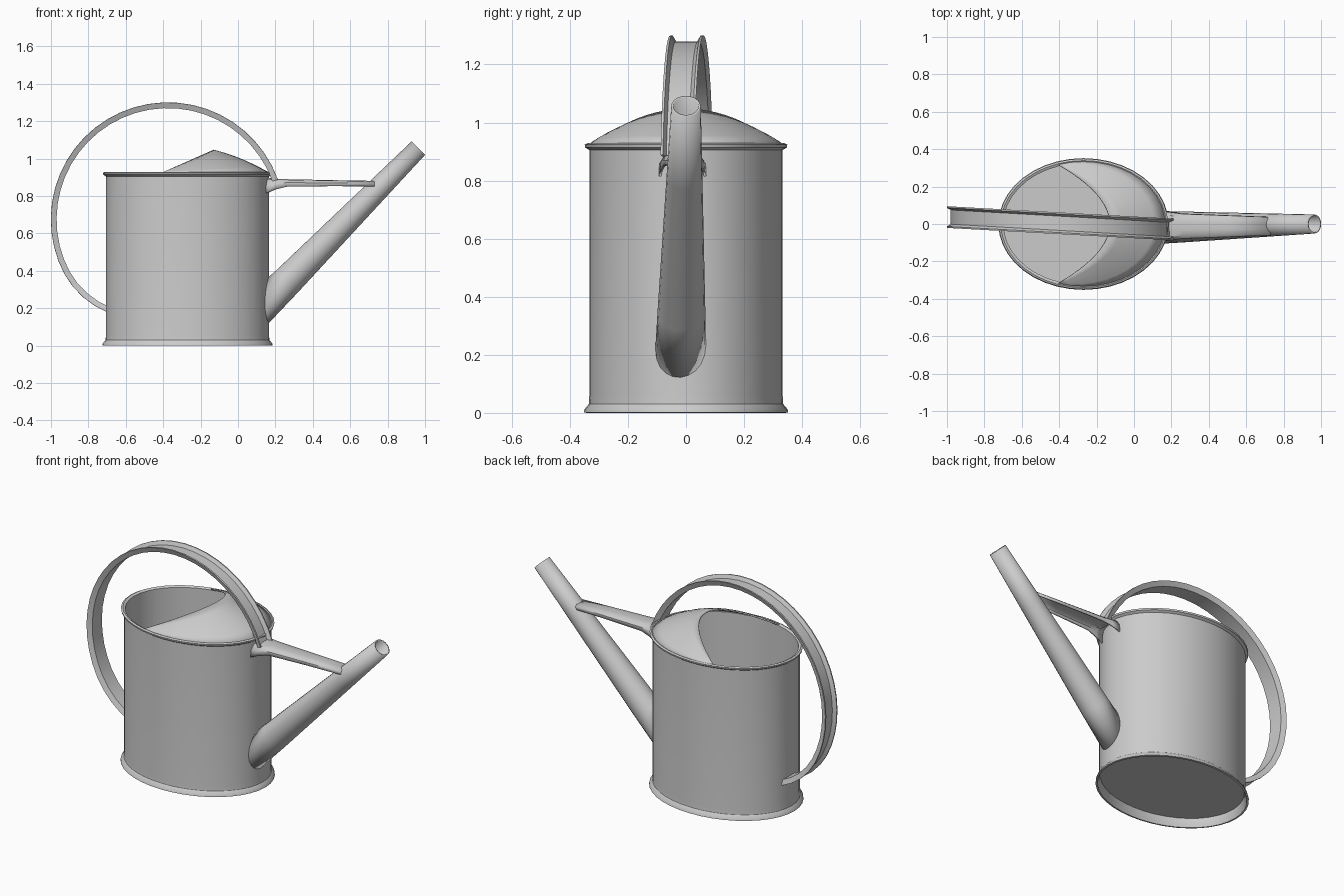
import bpy, bmesh
from math import sin, cos, pi, radians, sqrt
from mathutils import Vector

if "Cube" in bpy.data.objects:
    bpy.data.objects.remove(bpy.data.objects["Cube"])

CX, RX, RY = -0.27, 0.436, 0.333     # body ellipse


def body_x(y, d=0.0):
    return CX + (RX + d) * sqrt(max(0.0, 1 - (y / (RY + d)) ** 2))


def loft(name, rings, closed=True, caps=False, thick=0.0, angle=35):
    """Skin a list of point rings; optional end caps and wall thickness."""
    bm = bmesh.new()
    vs = [[bm.verts.new(p) for p in r] for r in rings]
    n = len(rings[0])
    for a, b in zip(vs, vs[1:]):
        for i in range(n if closed else n - 1):
            j = (i + 1) % n
            bm.faces.new((a[i], a[j], b[j], b[i]))
    if caps:
        bm.faces.new(vs[0])
        bm.faces.new(vs[-1])
    bmesh.ops.remove_doubles(bm, verts=bm.verts, dist=1e-5)
    bmesh.ops.recalc_face_normals(bm, faces=bm.faces)
    me = bpy.data.meshes.new(name)
    bm.to_mesh(me)
    bm.free()
    ob = bpy.data.objects.new(name, me)
    bpy.context.collection.objects.link(ob)
    bpy.ops.object.select_all(action='DESELECT')
    ob.select_set(True)
    bpy.context.view_layer.objects.active = ob
    bpy.ops.object.shade_smooth_by_angle(angle=radians(angle))
    if thick:
        m = ob.modifiers.new("wall", 'SOLIDIFY')
        m.thickness = thick
        m.offset = 0
    return ob


def ellipse(d, z, n=40):
    return [(CX + (RX + d) * cos(2 * pi * i / n),
             (RY + d) * sin(2 * pi * i / n), z) for i in range(n)]


# Body: recessed floor, flared foot, straight wall, rolled rim, hollow inside
profile = [(-0.006, 0.05), (-0.004, 0.03), (0.008, 0.0), (0.019, 0.002),
           (0.017, 0.012), (0.002, 0.03), (0, 0.06), (0, 0.905),
           (0.014, 0.914), (0.016, 0.924), (0.006, 0.929),
           (-0.008, 0.922), (-0.008, 0.06)]
loft("body", [ellipse(d, z) for d, z in profile], caps=True)

# Half cover: sloping sheet from the rim up to a curved free edge
rings = []
for k in range(25):
    t = -1 + k / 12
    a = radians(108) * t
    rim = Vector((CX + RX * cos(a), RY * sin(a), 0.922))
    edge = Vector((-0.13 - 0.275 * t * t, 0.316 * t, 0.922 + 0.122 * (1 - t * t)))
    row = []
    for s in range(6):
        f = s / 5
        p = rim.lerp(edge, f)
        p.z += 0.012 * sin(pi * f) * (1 - t * t)
        row.append(p)
    rings.append(row)
loft("half_cover", rings, closed=False, thick=0.008)

# Spout: tapered tube, lower end trimmed to the body wall
start, tip = Vector((0.165, -0.018, 0.245)), Vector((0.964, 0, 1.056))
axis = (tip - start).normalized()
side = Vector((0, 1, 0))
up = axis.cross(side).normalized()
N = 20


def spout_ring(c, r):
    return [c + side * r * cos(2 * pi * i / N) + up * r * sin(2 * pi * i / N)
            for i in range(N)]


base = []
for p in spout_ring(start, 0.083):
    base.append(p + axis * ((body_x(p.y, -0.002) - p.x) / axis.x))
rings = [base] + [spout_ring(start.lerp(tip, f), 0.083 - 0.036 * f)
                  for f in (0.12, 0.4, 0.7, 1.0)]
loft("spout", rings, thick=0.008)

# Strut: downward-open channel between body and spout, flared at the body
rings = []
for x, hw, top, bot in [(None, 0.078, 0.892, 0.815), (0.2, 0.072, 0.889, 0.835),
                        (0.26, 0.064, 0.886, 0.85), (0.5, 0.055, 0.881, 0.853),
                        (0.73, 0.046, 0.877, 0.852)]:
    row = []
    for u, v in [(-1, 0), (-0.97, 0.55), (-0.75, 0.9), (-0.3, 1),
                 (0.3, 1), (0.75, 0.9), (0.97, 0.55), (1, 0)]:
        y = -0.012 + u * hw
        row.append((body_x(y) if x is None else x, y, bot + (top - bot) * v))
    rings.append(row)
loft("spout_strut", rings, closed=False, thick=0.008)

# Handle: large hoop of outward-facing channel strip, slightly skewed
section = [(-0.058, 0), (-0.05, 0.001), (-0.038, -0.02), (0.038, -0.02),
           (0.05, 0.001), (0.058, 0), (0.046, -0.03), (-0.046, -0.03)]
rings = []
M = 30
for k in range(M + 1):
    f = k / M
    a = radians(20 + 217 * f)
    r = 0.625 - 0.034 * max(0, (f - 0.85) / 0.15) ** 2
    row = []
    for u, v in section:
        x = -0.375 + (r + v) * cos(a)
        row.append((x, u - 0.018 - 0.055 * (-0.375 + r * cos(a)),
                    0.675 + (r + v) * sin(a)))
    rings.append(row)
loft("handle", rings, caps=True)
